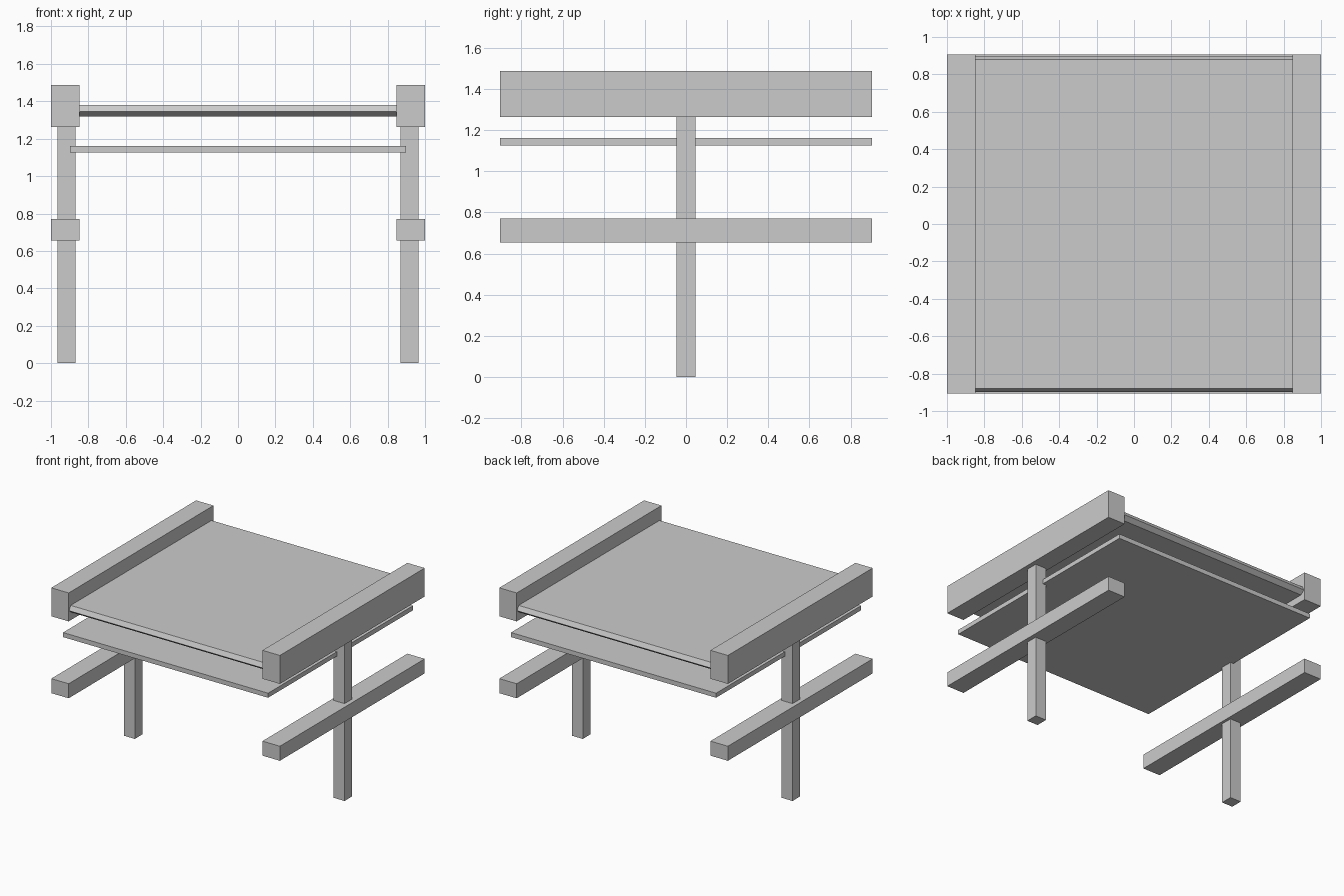
import bpy, bmesh

if "Cube" in bpy.data.objects:
    bpy.data.objects.remove(bpy.data.objects["Cube"])


def make_object(name, bm):
    bmesh.ops.recalc_face_normals(bm, faces=bm.faces)
    mesh = bpy.data.meshes.new(name)
    bm.to_mesh(mesh)
    bm.free()
    obj = bpy.data.objects.new(name, mesh)
    bpy.context.collection.objects.link(obj)
    return obj


def box(name, x, y, z):
    """Box from (min, max) ranges on each axis."""
    bm = bmesh.new()
    bmesh.ops.create_cube(bm, size=1)
    for v in bm.verts:
        for i, (lo, hi) in enumerate((x, y, z)):
            v.co[i] = lo if v.co[i] < 0 else hi
    return make_object(name, bm)


def x_prism(name, profile, half):
    """Closed y-z profile extruded along x."""
    bm = bmesh.new()
    face = bm.faces.new([bm.verts.new((-half, y, z)) for y, z in profile])
    ext = bmesh.ops.extrude_face_region(bm, geom=[face])
    verts = [g for g in ext["geom"] if isinstance(g, bmesh.types.BMVert)]
    bmesh.ops.translate(bm, verts=verts, vec=(2 * half, 0, 0))
    return make_object(name, bm)


DEPTH = (-0.905, 0.905)

# Side frames: one post with an upper and a lower rail on each side
for side, s in (("left", -1), ("right", 1)):
    def span(a, b):
        return tuple(sorted((s * a, s * b)))
    box(side + "_post", span(0.87, 0.965), (-0.047, 0.047), (0, 1.27))
    box(side + "_upper_rail", span(0.848, 1.0), DEPTH, (1.263, 1.488))
    box(side + "_lower_rail", span(0.848, 1.0), DEPTH, (0.655, 0.77))

# Shelf under the top
box("shelf", (-0.897, 0.897), DEPTH, (1.126, 1.162))

# Top panel with bevelled front and back edges
edge = [(0.865, 1.318), (0.899, 1.345), (0.88, 1.38)]
x_prism("top_panel", edge + [(-y, z) for y, z in reversed(edge)], 0.85)
